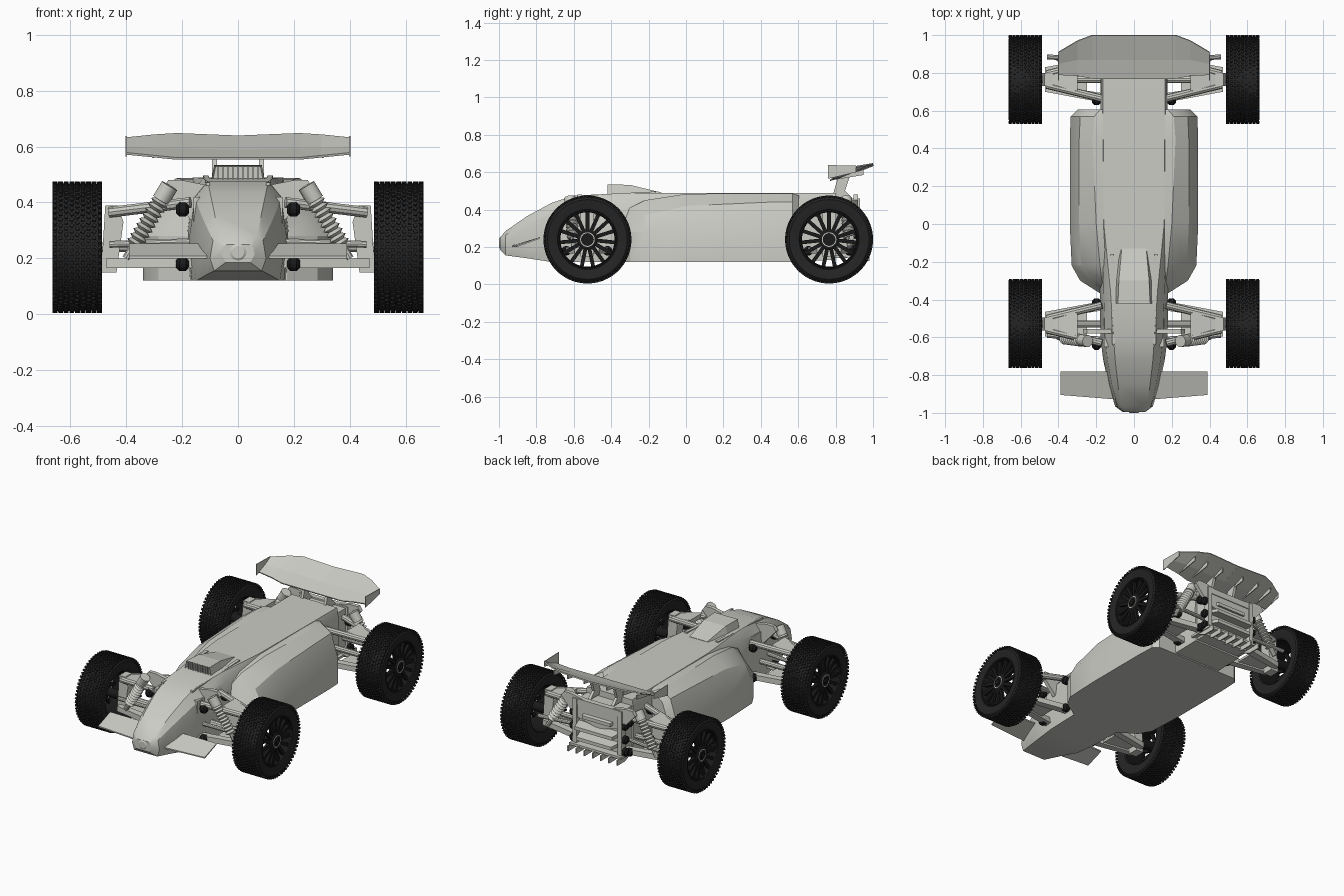
import bpy, bmesh, math, random
from mathutils import Matrix, Vector

if "Cube" in bpy.data.objects:
    bpy.data.objects.remove(bpy.data.objects["Cube"])

random.seed(4)


def material(name, c):
    m = bpy.data.materials.new(name)
    m.diffuse_color = (*c, 1)
    m.use_nodes = True
    m.node_tree.nodes["Principled BSDF"].inputs["Base Color"].default_value = m.diffuse_color
    return m


SHELL = material("light_grey", (0.60, 0.60, 0.56))
TYRE = material("tyre_black", (0.018, 0.018, 0.018))
RIM = material("rim_black", (0.010, 0.010, 0.010))


def finish(bm, name, mat, mirror=False, smooth=False):
    bmesh.ops.recalc_face_normals(bm, faces=bm.faces)
    me = bpy.data.meshes.new(name)
    bm.to_mesh(me)
    bm.free()
    me.materials.append(mat)
    ob = bpy.data.objects.new(name, me)
    bpy.context.collection.objects.link(ob)
    if smooth:
        bpy.ops.object.select_all(action='DESELECT')
        ob.select_set(True)
        bpy.context.view_layer.objects.active = ob
        bpy.ops.object.shade_smooth_by_angle(angle=math.radians(28))
    if mirror:
        ob.modifiers.new("mirror", 'MIRROR').use_mirror_merge = False
    return ob


def box(name, lo, hi, mat=SHELL, mirror=False):
    bm = bmesh.new()
    lo, hi = Vector(lo), Vector(hi)
    bmesh.ops.create_cube(bm, size=1, matrix=Matrix.Translation((lo + hi) / 2) @ Matrix.Diagonal((*(hi - lo), 1)))
    return finish(bm, name, mat, mirror)


def prism(name, poly, offset, mat=SHELL, mirror=False):
    """Polygon in space, thickened along an offset."""
    bm = bmesh.new()
    a = [bm.verts.new(p) for p in poly]
    b = [bm.verts.new(Vector(p) + Vector(offset)) for p in poly]
    bm.faces.new(a)
    bm.faces.new(b)
    for i in range(len(a)):
        j = (i + 1) % len(a)
        bm.faces.new((a[i], a[j], b[j], b[i]))
    return finish(bm, name, mat, mirror)


def loft(name, sections, mat=SHELL, smooth=True):
    """Sections are (y, half profile of (x, z) from bottom to top)."""
    bm = bmesh.new()
    rings = []
    for y, half in sections:
        pts = half + [(-x, z) for x, z in reversed(half)]
        rings.append([bm.verts.new((x, y, z)) for x, z in pts])
    n = len(rings[0])
    for r, s in zip(rings, rings[1:]):
        for i in range(n):
            bm.faces.new((r[i], r[(i + 1) % n], s[(i + 1) % n], s[i]))
    bm.faces.new(rings[0])
    bm.faces.new(rings[-1])
    return finish(bm, name, mat, smooth=smooth)


def lathe(name, profile, origin, axis, mat, segs=24, closed=False, mirror=True):
    """Profile of (radius, distance) turned about an axis."""
    rot = Vector(axis).to_track_quat('Z', 'Y').to_matrix()
    bm = bmesh.new()
    rings = []
    for r, t in profile:
        rings.append([bm.verts.new(Vector(origin) + rot @ Vector(
            (r * math.cos(k * math.tau / segs), r * math.sin(k * math.tau / segs), t))) for k in range(segs)])
    pairs = list(zip(rings, rings[1:])) + ([(rings[-1], rings[0])] if closed else [])
    for a, b in pairs:
        for k in range(segs):
            bm.faces.new((a[k], a[(k + 1) % segs], b[(k + 1) % segs], b[k]))
    if not closed:
        bm.faces.new(rings[0])
        bm.faces.new(rings[-1])
    return finish(bm, name, mat, mirror, smooth=True)


def rod(name, p, q, r, mat=SHELL, segs=10, mirror=True):
    d = Vector(q) - Vector(p)
    return lathe(name, [(r, 0), (r, d.length)], p, d, mat, segs, mirror=mirror)


# Central shell: nose to tail spine
nose = [(-0.995, .045, .185, .06, .215, .04, .25), (-0.965, .085, .155, .10, .20, .07, .285),
        (-0.85, .115, .14, .135, .20, .085, .365), (-0.72, .15, .12, .163, .21, .10, .435),
        (-0.60, .165, .12, .178, .25, .108, .475), (-0.35, .172, .12, .18, .30, .125, .487),
        (0.0, .172, .12, .18, .32, .16, .49), (0.80, .172, .13, .178, .35, .165, .488)]
loft("nose_and_spine", [(y, [(wb, zb), (wm, zm), (wm - (wm - wt) * .35, zm + (zt - zm) * .75), (wt, zt)])
                        for y, wb, zb, wm, zm, wt, zt in nose])

# Side pods and floor
pods = [(-0.37, .175, .30, .12, .33), (-0.30, .285, .33, .17, .41), (-0.22, .33, .37, .18, .45),
        (0.0, .34, .42, .20, .484), (0.45, .34, .44, .22, .487), (0.57, .335, .44, .21, .486),
        (0.605, .30, .42, .18, .475)]
loft("side_pods", [(y, [(w, .12), (w, .28), (w - .05, zs), (wt, zt)]) for y, w, zs, wt, zt in pods])

# Scoop with a recessed louvred mouth
scoop = loft("scoop", [(-.42, [(.10, .455), (.085, .535)]), (-.30, [(.10, .46), (.08, .532)]),
                       (-.13, [(.08, .47), (.065, .491)])], smooth=False)
bm = bmesh.new()
bm.from_mesh(scoop.data)
bm.faces.ensure_lookup_table()
mouth = min(bm.faces, key=lambda f: f.calc_center_median().y)
bmesh.ops.inset_individual(bm, faces=[mouth], thickness=.008)
bmesh.ops.translate(bm, verts=mouth.verts, vec=(0, .04, 0))
bm.to_mesh(scoop.data)
bm.free()
for i in range(9):
    x = -.072 + i * .018
    box("louvre", (x - .003, -.418, .462), (x + .003, -.385, .53))
prism("cockpit_ridge", [(.10, -.64, .46), (.115, -.64, .46), (.125, -.16, .485), (.105, -.16, .485)],
      (0, 0, .012), mirror=True)
lathe("nose_cap", [(.03, 0), (.03, .03), (.022, .035)], (0, -.965, .222), (0, -1, 0), SHELL, 16, mirror=False)

# Front wing
prism("front_wing", [(.08, -.93, .20), (.39, -.905, .20), (.39, -.78, .245), (.08, -.78, .245)],
      (0, 0, .008), mirror=True)

# Rear wing, cambered planks with end plates, ribs and struts
bm = bmesh.new()
rows = []
for x, y0, z0, ym, zm, y1, z1 in [(0, .77, .557, .87, .585, 1.0, .636), (.22, .77, .557, .87, .59, 1.0, .645),
                                  (.30, .785, .565, .87, .592, .97, .64), (.40, .79, .575, .85, .597, .91, .63)]:
    rows.append([bm.verts.new(p) for p in ((x, y0, z0), (x, ym, zm), (x, y1, z1))])
for a, b in zip(rows, rows[1:]):
    for i in range(2):
        bm.faces.new((a[i], b[i], b[i + 1], a[i + 1]))
wing = finish(bm, "rear_wing", SHELL, True)
sol = wing.modifiers.new("thickness", 'SOLIDIFY')
sol.thickness, sol.offset = .008, 0
prism("wing_end_plate", [(.398, .76, .565), (.398, .91, .60), (.398, .91, .635), (.398, .76, .638)],
      (.004, 0, 0), mirror=True)
for x in (.08, .20, .30):
    prism("wing_rib", [(x, .80, .56), (x, .95, .585), (x, .95, .615), (x, .87, .59)], (.006, 0, 0), mirror=True)
prism("wing_strut", [(.075, .78, .46), (.075, .89, .46), (.075, .85, .50), (.075, .88, .59), (.075, .81, .565)],
      (.018, 0, 0), mirror=True)

# Tail box, bumper and diffuser
box("tail_box", (-.165, .78, .17), (.165, .90, .45))
box("tail_frame", (.15, .89, .17), (.18, .93, .46), mirror=True)
box("tail_beam", (-.17, .89, .42), (.17, .925, .46))
for z, w, y in ((.36, .12, .94), (.29, .16, .97), (.22, .15, .965)):
    prism("rear_bumper", [(-w, .88, z), (w, .88, z), (w * .85, y, z - .015), (-w * .85, y, z - .015)], (0, 0, .022))
box("diffuser", (-.19, .78, .155), (.19, .95, .17))
for i in range(7):
    x = -.18 + i * .06
    prism("diffuser_fin", [(x - .004, .82, .16), (x - .004, .98, .16), (x - .004, .98, .125), (x - .004, .90, .125)],
          (.008, 0, 0))

# Suspension, front and rear
for end, yc, s in (("front", -.53, 1), ("rear", .765, -1)):
    # wishbones: outline in plan, with a window between the legs
    for k, yi in (("fore", -.10), ("aft", .10)):
        prism(end + "_lower_arm", [(.15, yc + yi - .025, .165), (.47, yc + yi * .45 - .02, .165),
                                   (.47, yc + yi * .45 + .02, .165), (.15, yc + yi + .025, .165)],
              (0, 0, .035), mirror=True)
        rod(end + "_upper_arm_" + k, (.17, yc + yi, .40), (.46, yc + yi * .3, .365), .02)
    box(end + "_arm_web", (.25, yc - .075, .175), (.42, yc + .075, .19), mirror=True)
    prism(end + "_upper_plate", [(.30, yc - .06, .375), (.46, yc - .045, .35), (.46, yc + .045, .35),
                                 (.30, yc + .06, .375)], (0, 0, .03), mirror=True)
    prism(end + "_upright", [(.41, yc - .035, .33), (.435, yc - .035, .15), (.49, yc - .035, .15),
                             (.475, yc - .035, .39), (.43, yc - .035, .39)], (0, .07, 0), mirror=True)
    rod(end + "_axle", (.15, yc, .24), (.60, yc, .24), .018)
    ys = yc - .09 * s
    rod(end + "_steering_link", (.15, ys + .01, .26), (.46, ys + .03, .25), .013)
    # shock tower and coil-over
    prism(end + "_shock_tower", [(0, ys + .04, .30), (.17, ys + .04, .34), (.27, ys + .04, .45),
                                 (.25, ys + .04, .48), (.20, ys + .04, .48), (0, ys + .04, .44)],
          (0, .025, 0), mirror=True)
    top, low = Vector((.245, ys, .46)), Vector((.40, ys + .02, .20))
    rod(end + "_shock_body", top, low, .015)
    rod(end + "_shock_cap", top, top.lerp(low, .2), .032, segs=14)
    coil = [(.034 if i % 2 else .02, .06 + i * .0105) for i in range(19)]
    lathe(end + "_spring", coil, top, low - top, SHELL, 14)
    # dark pivot mounts beside the chassis
    for yo in (-.11, .11):
        for z in (.18, .375):
            lathe(end + "_pivot", [(.014, 0), (.026, .012), (.026, .035), (.014, .047)],
                  (.175, yc + yo, z), (1, 0, 0), RIM, 12)
    box(end + "_gearbox", (-.16, yc - .12, .14), (.16, yc + .12, .42))
for z in (.19, .27, .36):
    lathe("tail_pivot", [(.014, 0), (.026, .01), (.026, .03), (.014, .04)], (.17, .905, z), (1, 0, 0), RIM, 12)

# Wheels
R, Z = .235, .24
tyre = [(.154, .492), (.168, .488), (.213, .486), (.227, .500), (.228, .65),
        (.213, .664), (.175, .661), (.160, .657), (.154, .645)]
for end, yc in (("front", -.527), ("rear", .765)):
    c = (0, yc, Z)
    lathe(end + "_tyre", tyre, c, (1, 0, 0), TYRE, 60, closed=True)
    # tread blocks in staggered rows
    bm = bmesh.new()
    for col in range(9):
        for k in range(64):
            ang = (k + .5 * (col % 2)) * math.tau / 64
            m = (Matrix.Translation(c) @ Matrix.Rotation(ang, 4, 'X')
                 @ Matrix.Translation((.495 + col * .02, 0, .2295))
                 @ Matrix.Rotation(random.uniform(-.6, .6), 4, 'Z') @ Matrix.Diagonal((.013, .013, .011, 1)))
            bmesh.ops.create_cube(bm, size=1, matrix=m)
    finish(bm, end + "_tread", TYRE, True)
    lathe(end + "_rim_barrel", [(.157, .492), (.157, .652), (.150, .655), (.145, .64), (.145, .50)],
          c, (1, 0, 0), RIM, 40, closed=True)
    # fifteen spokes
    bm = bmesh.new()
    for k in range(15):
        m = (Matrix.Translation(c) @ Matrix.Rotation(k * math.tau / 15, 4, 'X')
             @ Matrix.Translation((.638, 0, .095)) @ Matrix.Diagonal((.018, .020, .115, 1)))
        bmesh.ops.create_cube(bm, size=1, matrix=m)
    finish(bm, end + "_spokes", RIM, True)
    lathe(end + "_hub", [(.03, .49), (.03, .60), (.055, .62), (.055, .648), (.045, .654)], c, (1, 0, 0), RIM, 30)
    lathe(end + "_hub_ring", [(.034, .65), (.039, .65), (.039, .657), (.034, .657)], c, (1, 0, 0), SHELL, 30,
          closed=True)
    lathe(end + "_wheel_nut", [(.02, .65), (.02, .662)], c, (1, 0, 0), RIM, 6)
